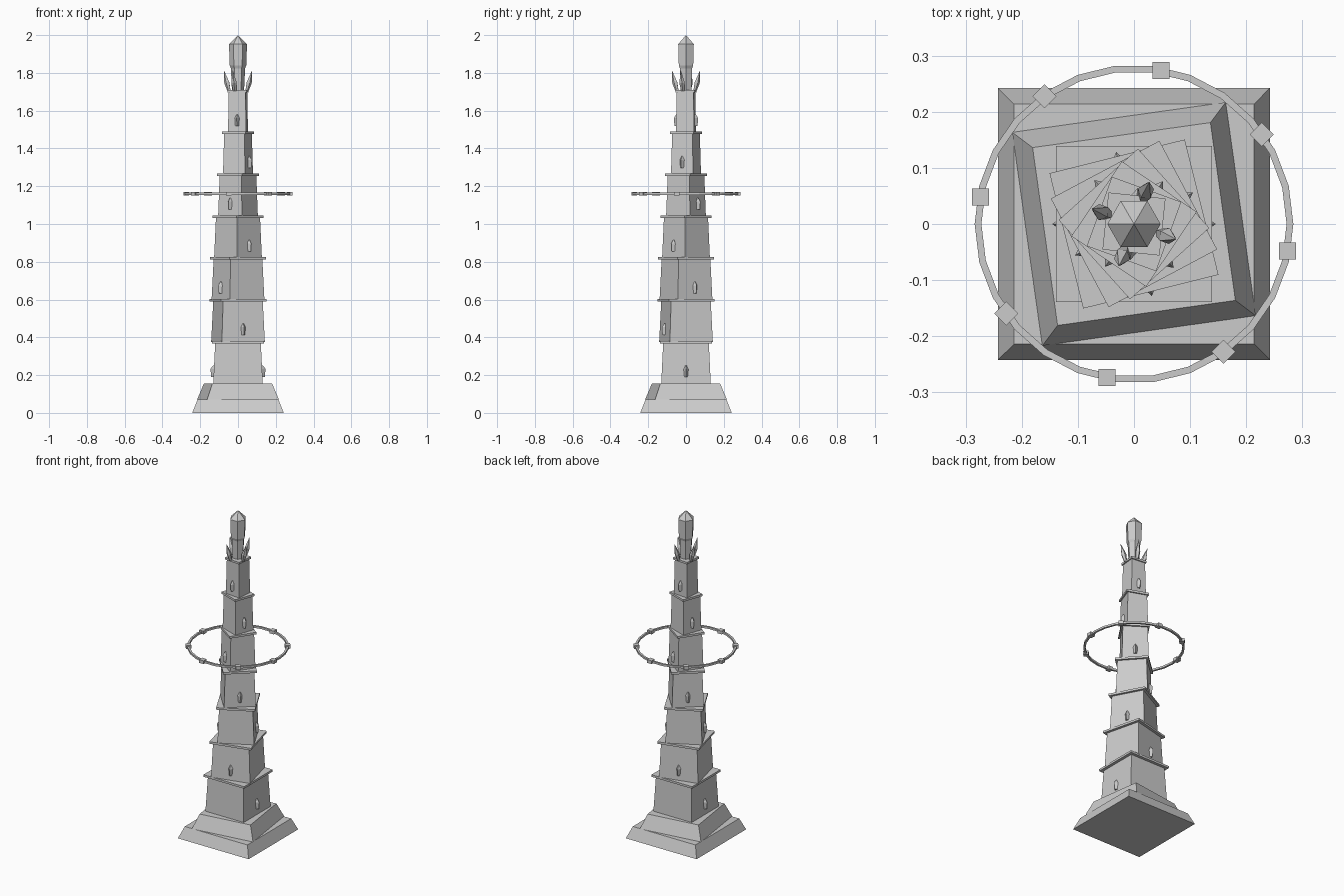
import bpy, bmesh
from math import pi, cos, sin, radians, sqrt
from mathutils import Matrix, Vector

cube = bpy.data.objects.get("Cube")
if cube:
    bpy.data.objects.remove(cube, do_unlink=True)

stone = bpy.data.materials.new("grey_stone")
stone.use_nodes = True
GREY = (0.6, 0.6, 0.6, 1)
stone.diffuse_color = GREY
stone.node_tree.nodes["Principled BSDF"].inputs["Base Color"].default_value = GREY


def finish(name, bm, matrix=Matrix()):
    """Turn a bmesh into a flat shaded stone object."""
    bmesh.ops.recalc_face_normals(bm, faces=bm.faces[:])
    mesh = bpy.data.meshes.new(name)
    bm.to_mesh(mesh)
    bm.free()
    mesh.transform(matrix)
    mesh.materials.append(stone)
    obj = bpy.data.objects.new(name, mesh)
    bpy.context.collection.objects.link(obj)
    return obj


def loft(name, sides, profile, matrix=Matrix(), phase=0.0, squash=1.0):
    """Stack rings of (z, radius) into a closed faceted solid."""
    bm = bmesh.new()
    rings = []
    for z, r in profile:
        angles = [phase + 2 * pi * k / sides for k in range(sides)]
        rings.append([bm.verts.new((r * cos(a), r * squash * sin(a), z)) for a in angles])
    for low, high in zip(rings, rings[1:]):
        for k in range(sides):
            n = (k + 1) % sides
            bm.faces.new((low[k], low[n], high[n], high[k]))
    bm.faces.new(rings[0][::-1])
    bm.faces.new(rings[-1])
    bmesh.ops.remove_doubles(bm, verts=bm.verts[:], dist=0.0001)
    return finish(name, bm, matrix)


def square(name, z0, half0, z1, half1, turn=0.0):
    """Four sided tapered block, turned about the tower axis."""
    return loft(name, 4, [(z0, half0 * sqrt(2)), (z1, half1 * sqrt(2))],
                Matrix.Rotation(radians(turn), 4, 'Z'), pi / 4)


# Stepped plinth
BASE = 0.155
square("plinth_lower", 0, 0.242, 0.07, 0.214)
square("plinth_upper", 0.07, 0.192, BASE, 0.16, 8)

# Twisting storeys with cornices and pointed windows
STOREY = 0.2215
for i in range(7):
    z = BASE + STOREY * i
    top = z + STOREY
    half = 0.131 - 0.0138 * i
    turn = 14 * i
    square(f"storey_{i + 1}", z, half, top, half * 0.92, turn)
    square(f"cornice_{i + 1}", top - 0.008, half * 1.06, top + 0.005, half * 1.06, turn)
    for side in (0, 180):
        heading = radians(turn + side + 90 * (i % 2))
        place = Matrix.Rotation(heading, 4, 'Z') @ Matrix.Translation((half * 0.975, 0, z + 0.065))
        loft(f"window_{i + 1}_{side}", 4,
             [(-0.03, 0.014), (0.012, 0.018), (0.032, 0.004)], place, 0, 0.7)

# Floating ring
RING_Z, RING_R = 1.16, 0.278
SEGMENTS = 26
bm = bmesh.new()
loops = []
for k in range(SEGMENTS):
    a = 2 * pi * k / SEGMENTS
    loops.append([bm.verts.new(((RING_R + dr) * cos(a), (RING_R + dr) * sin(a), RING_Z + dz))
                  for dr, dz in ((-.006, -.006), (.006, -.006), (.006, .006), (-.006, .006))])
for k in range(SEGMENTS):
    a, b = loops[k], loops[(k + 1) % SEGMENTS]
    for j in range(4):
        n = (j + 1) % 4
        bm.faces.new((a[j], a[n], b[n], b[j]))
finish("floating_ring", bm)

# Blocks on the ring
for k in range(8):
    a = radians(45 * k - 10)
    place = (Matrix.Translation((RING_R * cos(a), RING_R * sin(a), RING_Z))
             @ Matrix.Rotation(radians(45 * k), 4, 'Z') @ Matrix.Diagonal((0.03, 0.03, 0.02, 1)))
    bm = bmesh.new()
    bmesh.ops.create_cube(bm, size=1)
    finish(f"ring_block_{k + 1}", bm, place)

# Neck and crowning crystal
ROOF = BASE + STOREY * 7
loft("neck", 6, [(ROOF, 0.032), (1.83, 0.038)])
loft("crown_crystal", 6, [(1.82, 0.036), (1.84, 0.044), (1.952, 0.0475), (2.0, 0)])

# Leaning crystal prongs around the neck
for k in range(4):
    a = radians(90 * k - 20)
    foot = Vector((0.05 * cos(a), 0.05 * sin(a), ROOF))
    tip = Vector((0.08 * cos(a), 0.08 * sin(a), 1.815))
    lean = (tip - foot).to_track_quat('Z', 'Y').to_matrix().to_4x4()
    loft(f"prong_{k + 1}", 5, [(0, 0.009), (0.045, 0.015), ((tip - foot).length, 0)],
         Matrix.Translation(foot) @ lean)
